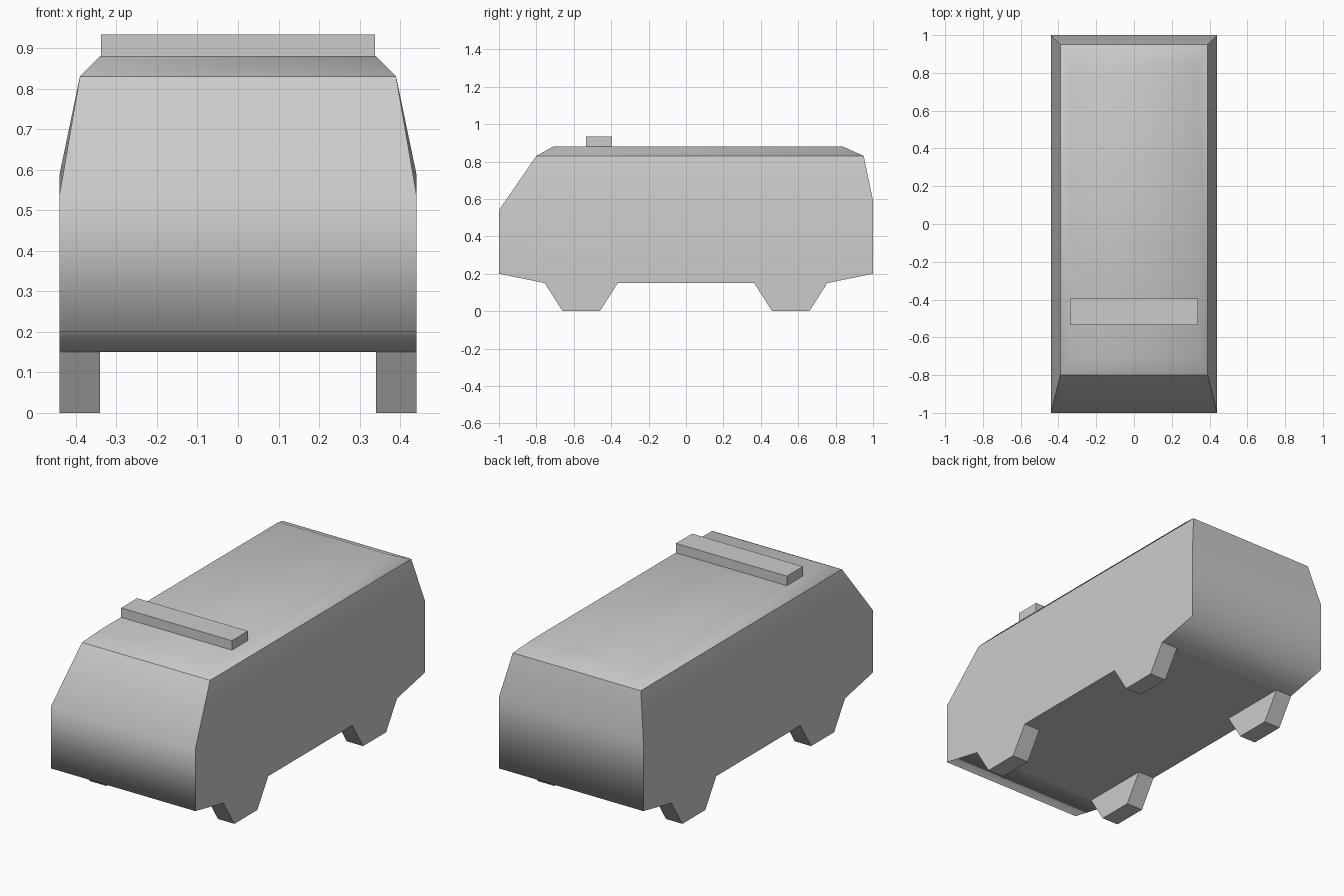
import bpy, bmesh

cube = bpy.data.objects.get("Cube")
if cube:
    bpy.data.objects.remove(cube, do_unlink=True)

grey = bpy.data.materials.new("light_grey")
grey.use_nodes = True
colour = (0.6, 0.6, 0.6, 1)
grey.diffuse_color = colour
grey.node_tree.nodes["Principled BSDF"].inputs["Base Color"].default_value = colour


def finish(name, bm):
    bmesh.ops.recalc_face_normals(bm, faces=bm.faces[:])
    mesh = bpy.data.meshes.new(name)
    bm.to_mesh(mesh)
    bm.free()
    mesh.materials.append(grey)
    obj = bpy.data.objects.new(name, mesh)
    bpy.context.collection.objects.link(obj)
    return obj


# Van body: stacked rectangular sections (half width, front, back);
# each corner is a y, z pair
sections = [
    (0.44, (-0.755, 0.15), (0.755, 0.15)),
    (0.44, (-1.0, 0.20), (1.0, 0.20)),
    (0.44, (-1.0, 0.54), (1.0, 0.59)),
    (0.39, (-0.80, 0.83), (0.95, 0.83)),
    (0.34, (-0.71, 0.88), (0.84, 0.88)),
]
bm = bmesh.new()
rings = []
for w, front, back in sections:
    rings.append([bm.verts.new(p) for p in (
        (-w, *front), (w, *front), (w, *back), (-w, *back))])

# Panels are grouped so that each one shades smoothly up to its own border
panel = {bm.faces.new(rings[0][::-1]): "floor", bm.faces.new(rings[-1]): "roof"}
for level, (low, high) in enumerate(zip(rings, rings[1:])):
    for i, side in enumerate(("front", "left", "back", "right")):
        j = (i + 1) % 4
        face = bm.faces.new((low[i], low[j], high[j], high[i]))
        panel[face] = "roof" if level == 3 else side
for face in bm.faces:
    face.smooth = True
for edge in bm.edges:
    a, b = edge.link_faces
    edge.smooth = panel[a] == panel[b]
finish("van_body", bm)


# Wheels: tapered blocks flush with the body sides
def wheel(name, side, y):
    bm = bmesh.new()
    profile = [(y - 0.195, 0.15), (y - 0.10, 0), (y + 0.10, 0), (y + 0.195, 0.15)]
    inner, outer = [[bm.verts.new((side * x, *p)) for p in profile]
                    for x in (0.34, 0.44)]
    bm.faces.new(inner)
    bm.faces.new(outer[::-1])
    for i in range(4):
        j = (i + 1) % 4
        bm.faces.new((inner[i], outer[i], outer[j], inner[j]))
    finish(name, bm)


for side, label in ((1, "left"), (-1, "right")):
    wheel("front_wheel_" + label, side, -0.56)
    wheel("rear_wheel_" + label, side, 0.56)

# Light bar across the roof
bm = bmesh.new()
bmesh.ops.create_cube(bm, size=1)
bar = finish("roof_light_bar", bm)
bar.scale = (0.675, 0.14, 0.052)
bar.location = (0, -0.465, 0.907)
